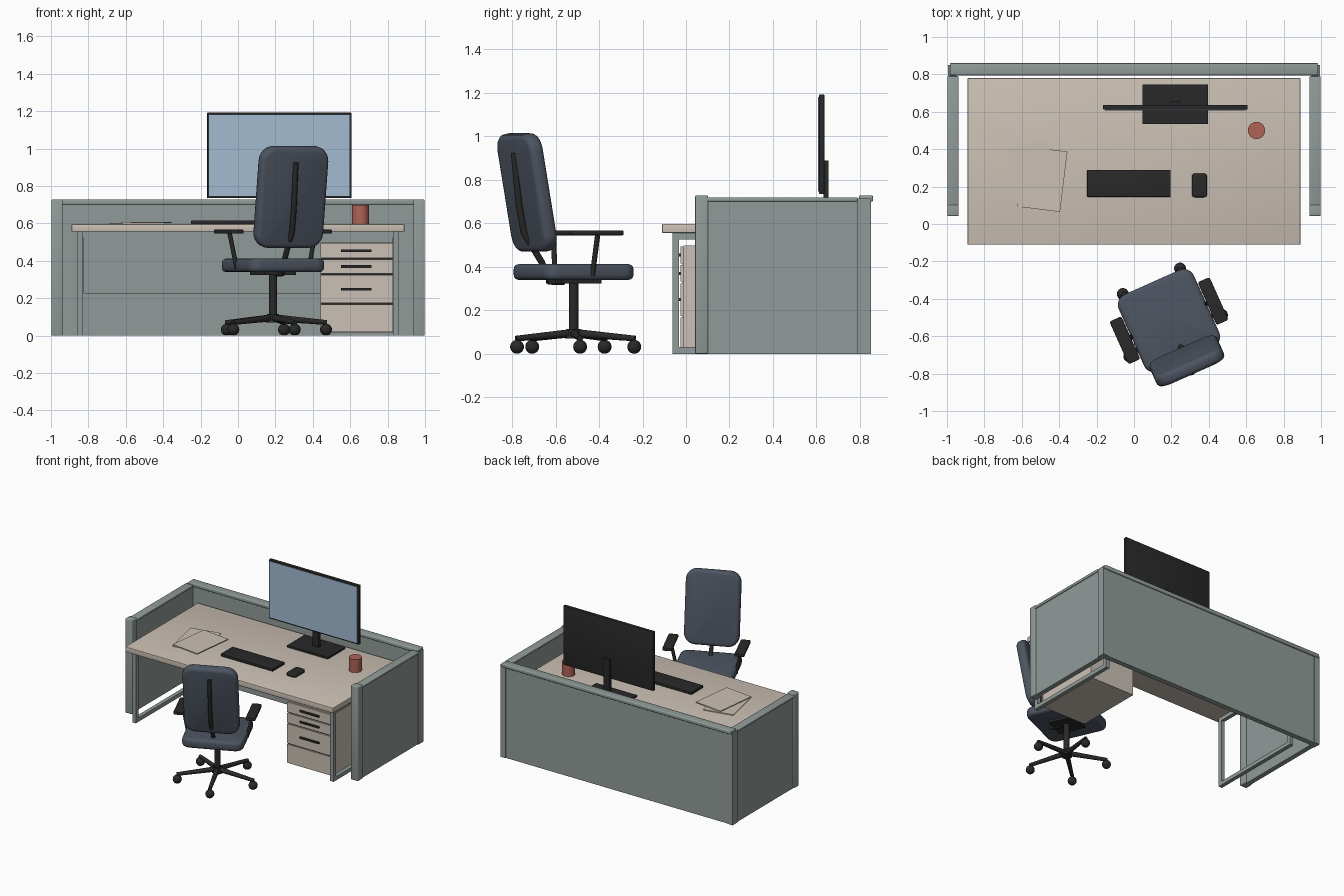
import bpy, bmesh, math
from mathutils import Matrix, Vector

cube = bpy.data.objects.get("Cube")
if cube:
    bpy.data.objects.remove(cube)


def material(name, rgb):
    m = bpy.data.materials.new(name)
    m.use_nodes = True
    m.diffuse_color = (*rgb, 1)
    bsdf = next(n for n in m.node_tree.nodes if n.type == 'BSDF_PRINCIPLED')
    bsdf.inputs['Base Color'].default_value = (*rgb, 1)
    bsdf.inputs['Roughness'].default_value = 0.7
    return m


GREY = material("panel_grey", (0.28, 0.33, 0.315))
BEIGE = material("desk_beige", (0.60, 0.53, 0.46))
FABRIC = material("fabric_blue_grey", (0.075, 0.09, 0.12))
DARK = material("dark_plastic", (0.022, 0.022, 0.022))
BLUE = material("screen_blue", (0.36, 0.50, 0.64))
RED = material("cup_red", (0.42, 0.125, 0.095))


def finish(name, bm, mat, matrix=Matrix()):
    bmesh.ops.recalc_face_normals(bm, faces=bm.faces)
    me = bpy.data.meshes.new(name)
    bm.to_mesh(me)
    bm.free()
    me.materials.append(mat)
    me.shade_smooth()
    me.set_sharp_from_angle(angle=math.radians(35))
    ob = bpy.data.objects.new(name, me)
    ob.matrix_world = matrix
    bpy.context.collection.objects.link(ob)
    return ob


def block(name, size, mat, matrix=Matrix(), corner=0, axis=2, edge=0):
    """Box with optional large corners around one axis and softened rims."""
    bm = bmesh.new()
    bmesh.ops.create_cube(bm, size=1)
    bmesh.ops.scale(bm, vec=size, verts=bm.verts)
    if corner:
        along = [e for e in bm.edges
                 if abs((e.verts[0].co - e.verts[1].co).normalized()[axis]) > 0.9]
        bmesh.ops.bevel(bm, geom=along, offset=corner, segments=6, profile=0.5, affect='EDGES')
    if edge:
        rims = [e for e in bm.edges if e.calc_face_angle(0) > 1]
        bmesh.ops.bevel(bm, geom=rims, offset=edge, segments=3, profile=0.5, affect='EDGES')
    return finish(name, bm, mat, matrix)


def box(name, x, y, z, mat, **kw):
    """Axis-aligned box from its extents."""
    size = [r[1] - r[0] for r in (x, y, z)]
    mid = [(r[1] + r[0]) / 2 for r in (x, y, z)]
    return block(name, size, mat, Matrix.Translation(mid), **kw)


def rod(name, a, b, r1, r2, mat, matrix=Matrix(), sides=20):
    a, b = Vector(a), Vector(b)
    bm = bmesh.new()
    bmesh.ops.create_cone(bm, cap_ends=True, segments=sides, radius1=r1, radius2=r2,
                          depth=(b - a).length)
    turn = (b - a).to_track_quat('Z', 'Y').to_matrix().to_4x4()
    return finish(name, bm, mat, matrix @ Matrix.Translation((a + b) / 2) @ turn)


def span(s, a, b):
    return tuple(sorted((s * a, s * b)))


# Privacy partition
box("back_panel", (-0.99, 0.99), (0.805, 0.845), (0, 0.7), GREY)
box("back_cap", (-0.985, 0.985), (0.795, 0.86), (0.7, 0.728), GREY, edge=0.006)
for s, side in ((-1, "right"), (1, "left")):
    box(side + "_panel", span(s, 0.95, 0.988), (0.09, 0.81), (0, 0.7), GREY)
    box(side + "_cap", span(s, 0.937, 0.998), (0.09, 0.79), (0.7, 0.72), GREY, edge=0.006)
    box(side + "_end_post", span(s, 0.937, 0.998), (0.042, 0.102), (0, 0.728), GREY, edge=0.006)
    box(side + "_corner_post", span(s, 0.95, 0.995), (0.79, 0.85), (0, 0.715), GREY)

# Desk with loop legs
box("desktop", (-0.89, 0.89), (-0.11, 0.78), (0.556, 0.597), BEIGE, edge=0.004)
for s, side in ((-1, "right"), (1, "left")):
    x = span(s, 0.832, 0.862)
    box(side + "_front_leg", x, (-0.062, -0.032), (0, 0.556), GREY)
    box(side + "_back_leg", x, (0.69, 0.72), (0, 0.556), GREY)
    box(side + "_foot_rail", x, (-0.032, 0.69), (0, 0.03), GREY)
    box(side + "_top_rail", x, (-0.032, 0.69), (0.526, 0.556), GREY)
box("cross_rail", (-0.832, 0.832), (0.66, 0.69), (0.522, 0.556), GREY)
box("modesty_panel", (-0.825, 0.825), (0.665, 0.685), (0.225, 0.522), GREY)

# Drawer pedestal
box("pedestal", (0.44, 0.83), (-0.012, 0.516), (0.018, 0.497), BEIGE)
box("drawer_gaps", (0.445, 0.825), (-0.016, -0.01), (0.022, 0.49), DARK)
levels = (0.018, 0.17, 0.328, 0.412, 0.497)
for i, (low, high) in enumerate(zip(levels, levels[1:])):
    box(f"drawer_front_{i}", (0.44, 0.83), (-0.026, -0.014), (low + 0.004, high - 0.004), BEIGE)
    if i:
        mid = (low + high) / 2
        box(f"drawer_handle_{i}", (0.55, 0.715), (-0.036, -0.025), (mid - 0.007, mid + 0.007), DARK)

# Monitor
box("monitor_body", (-0.165, 0.607), (0.612, 0.637), (0.735, 1.192), DARK, edge=0.004)
box("monitor_screen", (-0.154, 0.596), (0.608, 0.614), (0.747, 1.181), BLUE)
box("monitor_neck", (0.195, 0.247), (0.632, 0.656), (0.6, 0.89), DARK)
box("monitor_base", (0.045, 0.395), (0.535, 0.745), (0.597, 0.611), DARK)

# Desk items
box("keyboard", (-0.25, 0.196), (0.145, 0.29), (0.597, 0.617), DARK, edge=0.003)
box("mouse", (0.31, 0.39), (0.143, 0.27), (0.597, 0.622), DARK, corner=0.015, edge=0.007)
rod("cup", (0.655, 0.5, 0.597), (0.655, 0.5, 0.698), 0.046, 0.046, RED, sides=32)
for i, (x, y, z, turn) in enumerate(((-0.54, 0.267, 0.6, 12), (-0.49, 0.24, 0.606, -7))):
    block(f"paper_{i}", (0.23, 0.325, 0.006), BEIGE,
          Matrix.Translation((x, y, z)) @ Matrix.Rotation(math.radians(turn), 4, 'Z'))

# Office chair, built facing +y around its column and then turned
CHAIR = Matrix.Translation((0.187, -0.517, 0)) @ Matrix.Rotation(math.radians(24), 4, 'Z')


def at(x, y, z):
    return CHAIR @ Matrix.Translation((x, y, z))


block("seat", (0.44, 0.45, 0.072), FABRIC, at(0, 0, 0.376), corner=0.06, edge=0.022)
block("seat_plate", (0.18, 0.2, 0.02), DARK, at(0, 0, 0.333))
block("backrest", (0.395, 0.07, 0.55), FABRIC,
      at(0, -0.235, 0.742) @ Matrix.Rotation(math.radians(10), 4, 'X'),
      corner=0.08, axis=1, edge=0.025)

# Spine behind the backrest
path = bpy.data.curves.new("back_spine", 'CURVE')
path.dimensions = '3D'
path.bevel_depth = 0.015
path.bevel_resolution = 3
path.use_fill_caps = True
points = ((-0.3, 0.925), (-0.275, 0.68), (-0.25, 0.556), (-0.16, 0.42), (-0.12, 0.33), (-0.05, 0.33))
spline = path.splines.new('POLY')
spline.points.add(len(points) - 1)
for p, (y, z) in zip(spline.points, points):
    p.co = (0, y, z, 1)
path.materials.append(DARK)
spine = bpy.data.objects.new("back_spine", path)
spine.matrix_world = CHAIR
bpy.context.collection.objects.link(spine)

# Armrests
for s, side in ((-1, "left"), (1, "right")):
    block(side + "_arm_pad", (0.07, 0.25, 0.022), DARK, at(s * 0.258, 0, 0.556), corner=0.012, edge=0.005)
    rod(side + "_arm_support", (s * 0.25, 0.01, 0.55), (s * 0.212, 0, 0.36), 0.012, 0.012, DARK, CHAIR)

# Column and five-star base
rod("column", (0, 0, 0.09), (0, 0, 0.34), 0.022, 0.022, DARK, CHAIR)
rod("hub", (0, 0, 0.07), (0, 0, 0.115), 0.04, 0.032, DARK, CHAIR)
for i in range(5):
    arm = CHAIR @ Matrix.Rotation(math.radians(54 + 72 * i), 4, 'Z')
    rod(f"base_spoke_{i}", (0, 0, 0.096), (0.29, 0, 0.07), 0.019, 0.013, DARK, arm, sides=12)
    bm = bmesh.new()
    bmesh.ops.create_uvsphere(bm, u_segments=20, v_segments=12, radius=0.032)
    finish(f"caster_{i}", bm, DARK, arm @ Matrix.Translation((0.285, 0, 0.032)))
